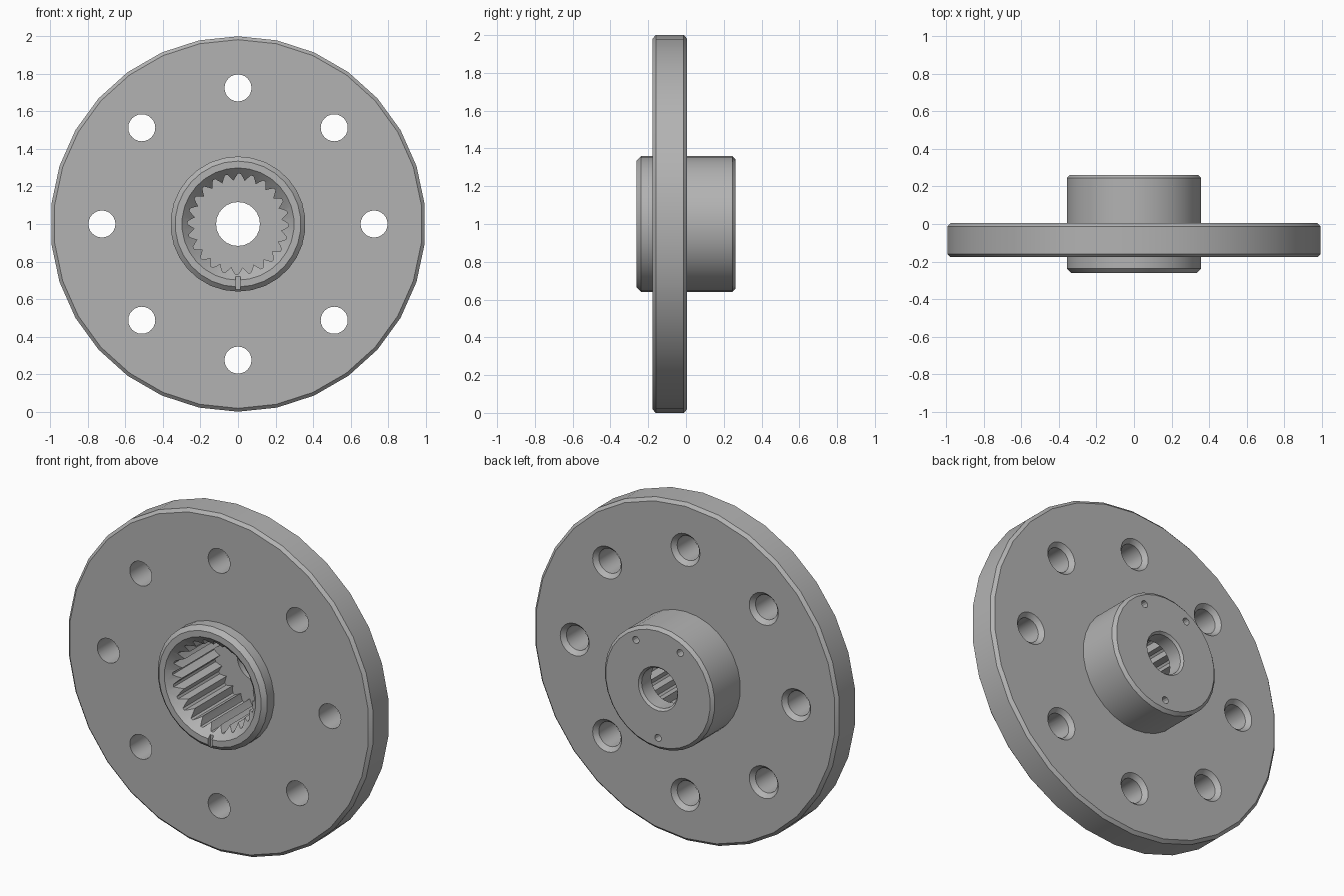
import bpy, bmesh, math
from mathutils import Vector

if "Cube" in bpy.data.objects:
    bpy.data.objects.remove(bpy.data.objects["Cube"])

AXIS_Z = 1.0  # height of the shared centre line

steel = bpy.data.materials.new("steel_grey")
steel.use_nodes = True
GREY = (0.45, 0.45, 0.45, 1)
steel.diffuse_color = GREY
steel.node_tree.nodes["Principled BSDF"].inputs["Base Color"].default_value = GREY


def loft(name, sections, centre=(0, 0)):
    """Closed solid along y from (y, [radius per corner]) sections."""
    bm = bmesh.new()
    rings = []
    for y, radii in sections:
        step = math.tau / len(radii)
        rings.append([bm.verts.new((centre[0] + r * math.sin(i * step), y,
                                    AXIS_Z + centre[1] + r * math.cos(i * step)))
                      for i, r in enumerate(radii)])
    for a, b in zip(rings, rings[1:]):
        for i in range(len(a)):
            j = (i + 1) % len(a)
            bm.faces.new((a[i], a[j], b[j], b[i]))
    bm.faces.new(rings[0])
    bm.faces.new(rings[-1])
    bmesh.ops.recalc_face_normals(bm, faces=bm.faces)
    mesh = bpy.data.meshes.new(name)
    bm.to_mesh(mesh)
    bm.free()
    mesh.materials.append(steel)
    obj = bpy.data.objects.new(name, mesh)
    bpy.context.collection.objects.link(obj)
    return obj


def lathe(name, profile, sides, centre=(0, 0)):
    return loft(name, [(y, [r] * sides) for r, y in profile], centre)


def polar(radius, degrees):
    a = math.radians(degrees)
    return radius * math.cos(a), radius * math.sin(a)


# Flange disc and hub as one turned body, with chamfered rims
body = lathe("hub_flange", [
    (0.335, -0.262), (0.36, -0.238), (0.36, -0.177), (0.982, -0.177), (1.0, -0.16),
    (1.0, -0.012), (0.982, 0.005), (0.36, 0.005), (0.36, 0.245), (0.342, 0.262)], 30)

cutters = []

# Bolt holes, countersunk at the back
for k in range(8):
    cutters.append(lathe("bolt_hole_cutter", [
        (0.072, -0.3), (0.072, -0.02), (0.096, 0.006), (0.096, 0.1)], 24,
        polar(0.725, 45 * k)))

# Splined bore with a conical lead-in
TEETH = 24
tooth = [0.268, 0.268, 0.25, 0.232, 0.25]
cutters.append(loft("spline_cutter", [(y, tooth * TEETH) for y in (-0.4, 0.16)]))
cutters.append(lathe("lead_in_cutter", [(0.3, -0.3), (0.3, -0.263), (0.22, -0.18)], 30))

# Centre hole through the bore floor
cutters.append(lathe("centre_hole_cutter", [
    (0.117, 0.1), (0.117, 0.248), (0.13, 0.263), (0.13, 0.3)], 24))

# Pin holes in the back of the hub
for angle in (60, 120, 270):
    cutters.append(lathe("pin_hole_cutter", [(0.021, 0.2), (0.021, 0.3)], 12,
                         polar(0.29, angle)))

# Timing slot in the front rim
bpy.ops.mesh.primitive_cube_add(size=1, location=(0, -0.265, AXIS_Z - 0.315))
slot = bpy.context.object
slot.name = "timing_slot_cutter"
slot.scale = (0.024, 0.05, 0.07)
slot.data.materials.append(steel)
cutters.append(slot)

for cutter in cutters:
    cutter.hide_render = True
    cut = body.modifiers.new(cutter.name, "BOOLEAN")
    cut.operation = "DIFFERENCE"
    cut.solver = "EXACT"
    cut.object = cutter

# Bake the cuts, then drop the cutters
bpy.context.view_layer.update()
baked = bpy.data.meshes.new_from_object(
    body.evaluated_get(bpy.context.evaluated_depsgraph_get()))
body.modifiers.clear()
body.data = baked
for cutter in cutters:
    bpy.data.objects.remove(cutter)

# Smooth the turned surfaces, keep edges sharp
bpy.ops.object.select_all(action="DESELECT")
body.select_set(True)
bpy.context.view_layer.objects.active = body
bpy.ops.object.shade_smooth_by_angle(angle=math.radians(25))
